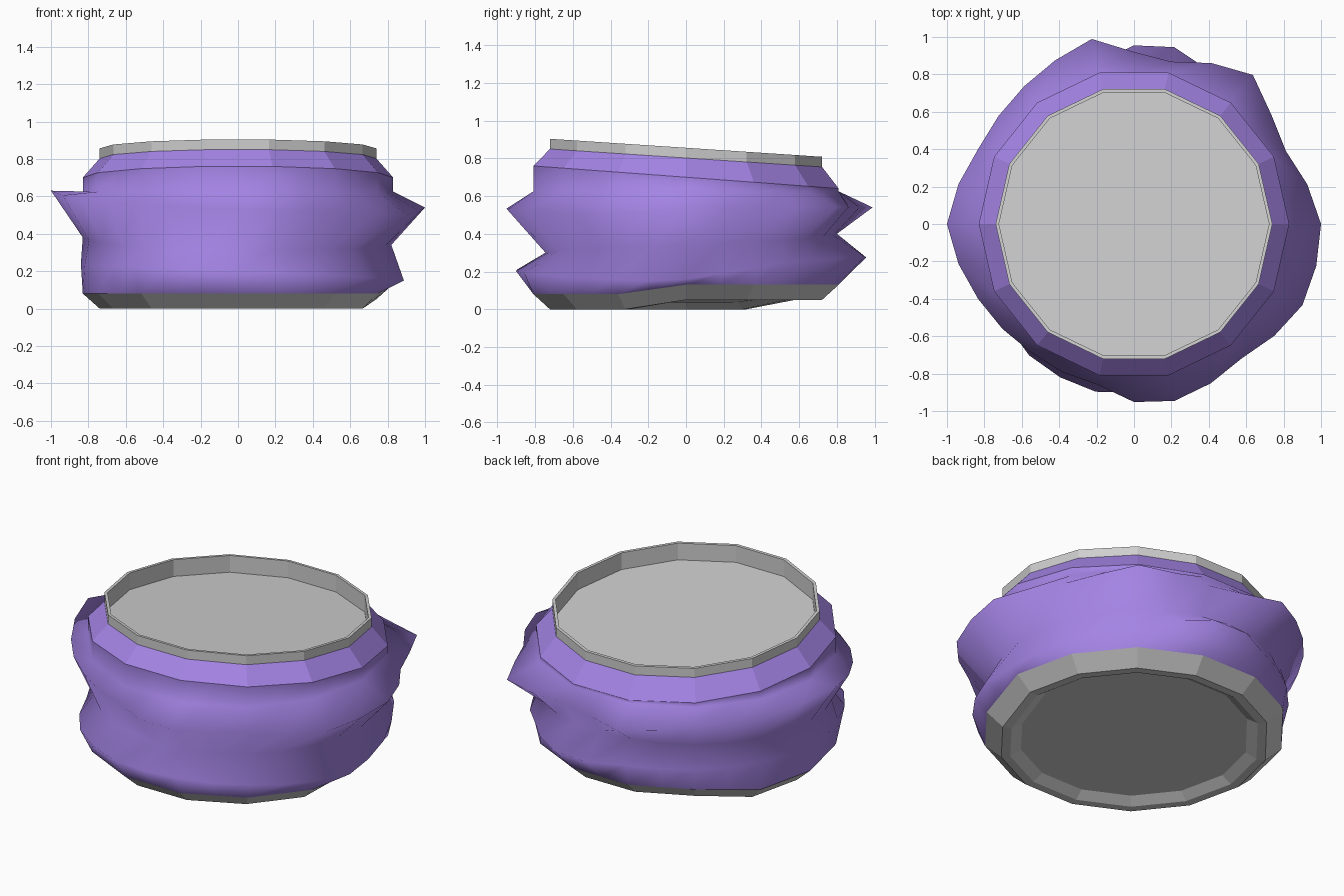
import bpy, math

if "Cube" in bpy.data.objects:
    bpy.data.objects.remove(bpy.data.objects["Cube"])

N = 14                      # sides of the rigid parts
STEP = 2 * math.pi / N


def material(name, rgb):
    m = bpy.data.materials.new(name)
    m.diffuse_color = (*rgb, 1)
    m.use_nodes = True
    m.node_tree.nodes["Principled BSDF"].inputs["Base Color"].default_value = m.diffuse_color
    return m


GREY = material("light grey", (0.62, 0.62, 0.62))
PURPLE = material("purple", (0.37, 0.23, 0.78))


def polygon_radius(a):
    """Distance from the axis to the edge of a unit 14-gon."""
    return math.cos(STEP / 2) / math.cos((a % STEP) - STEP / 2)


def sample(table, deg):
    """Linear look-up in a list of (degrees, value) that wraps round."""
    pts = [table[-1], *table, table[0]]
    pts[0] = (pts[0][0] - 360, pts[0][1])
    pts[-1] = (pts[-1][0] + 360, pts[-1][1])
    for (a, u), (b, v) in zip(pts, pts[1:]):
        if a <= deg <= b:
            return u + (v - u) * (deg - a) / (b - a)


def lathe(name, rows, sides, mat, smooth=False, cap_start=False, cap_end=False):
    """rows: functions angle -> (radius, z), bridged in order."""
    verts, faces = [], []
    for row in rows:
        for i in range(sides):
            a = 2 * math.pi * i / sides
            r, z = row(a)
            verts.append((r * math.cos(a), r * math.sin(a), z))
    for j in range(len(rows) - 1):
        for i in range(sides):
            k = (i + 1) % sides
            faces.append((j * sides + i, j * sides + k,
                          (j + 1) * sides + k, (j + 1) * sides + i))
    if cap_start:
        faces.append(tuple(reversed(range(sides))))
    if cap_end:
        faces.append(tuple(range((len(rows) - 1) * sides, len(rows) * sides)))
    me = bpy.data.meshes.new(name)
    me.from_pydata(verts, [], faces)
    me.materials.append(mat)
    for p in me.polygons:
        p.use_smooth = smooth
    ob = bpy.data.objects.new(name, me)
    bpy.context.collection.objects.link(ob)
    return ob


def base_lift(a):
    """The back right of the base is stepped up."""
    return sample([(0, 0.05), (128.6, 0.05), (154.3, 0), (334.3, 0)], math.degrees(a))


def base(r, z):
    return lambda a: (r, z + base_lift(a))


def tilted(r, z, slope=0.066):
    return lambda a: (r, z - slope * r * math.sin(a))


def wavy(radius, height):
    return lambda a: (sample(radius, math.degrees(a)), sample(height, math.degrees(a)))


# Base with bevelled edge and shallow recess underneath
lathe("base", [base(0.63, 0.035), base(0.69, 0), base(0.74, 0), base(0.83, 0.08)],
      N, GREY, cap_start=True)

# Folded wrap: two irregular bulges around the body
low_r = [(0, 0.87), (26, 0.85), (52, 0.86), (77, 0.97), (90, 0.955), (103, 0.88), (129, 0.85),
         (154, 0.84), (206, 0.84), (232, 0.9), (257, 0.92), (283, 0.88), (309, 0.87), (347, 0.91)]
low_z = [(0, 0.16), (39, 0.25), (77, 0.28), (103, 0.27), (180, 0.24), (257, 0.21), (347, 0.15)]
crease_r = [(0, 0.82), (90, 0.80), (180, 0.83), (232, 0.78), (257, 0.75), (283, 0.74), (309, 0.77)]
crease_z = [(0, 0.34), (90, 0.40), (180, 0.38), (232, 0.32), (270, 0.30), (320, 0.32)]
up_r = [(0, 1.0), (26, 0.9), (39, 0.94), (51.5, 1.02), (77, 0.89), (90, 0.92), (102.9, 1.015), (122, 0.95),
        (151, 0.915), (180, 1.0), (209, 0.915), (231, 0.88), (257, 0.88), (276, 0.985),
        (283, 0.97), (309, 0.92), (334.3, 1.0)]
up_z = [(0, 0.54), (103, 0.54), (154, 0.57), (180, 0.63), (206, 0.58), (257, 0.54), (334, 0.5)]


def body_row(z_of):
    return lambda a: (0.83 * polygon_radius(a), z_of(a))


def shoulder_z(a):
    return 0.70 - 0.074 * 0.83 * polygon_radius(a) * math.sin(a)


def hip_z(a):
    # straight between base corners
    i = a / STEP
    lo, f = math.floor(i + 1e-6), i - math.floor(i + 1e-6)
    return 0.08 + base_lift(lo * STEP) * (1 - f) + base_lift((lo + 1) * STEP % (2 * math.pi)) * f


lathe("folded_wrap",
      [body_row(hip_z), wavy(low_r, low_z), wavy(crease_r, crease_z), wavy(up_r, up_z),
       body_row(lambda a: 0.625), body_row(shoulder_z)],
      2 * N, PURPLE, smooth=True)

# Bevelled collar under the rim
lathe("collar", [tilted(0.83, 0.70, 0.074), tilted(0.74, 0.802)], N, PURPLE)

# Thin open rim with a sunken floor
lathe("rim", [tilted(0.74, 0.802), tilted(0.74, 0.856), tilted(0.722, 0.856),
              tilted(0.722, 0.755)], N, GREY, cap_end=True)
